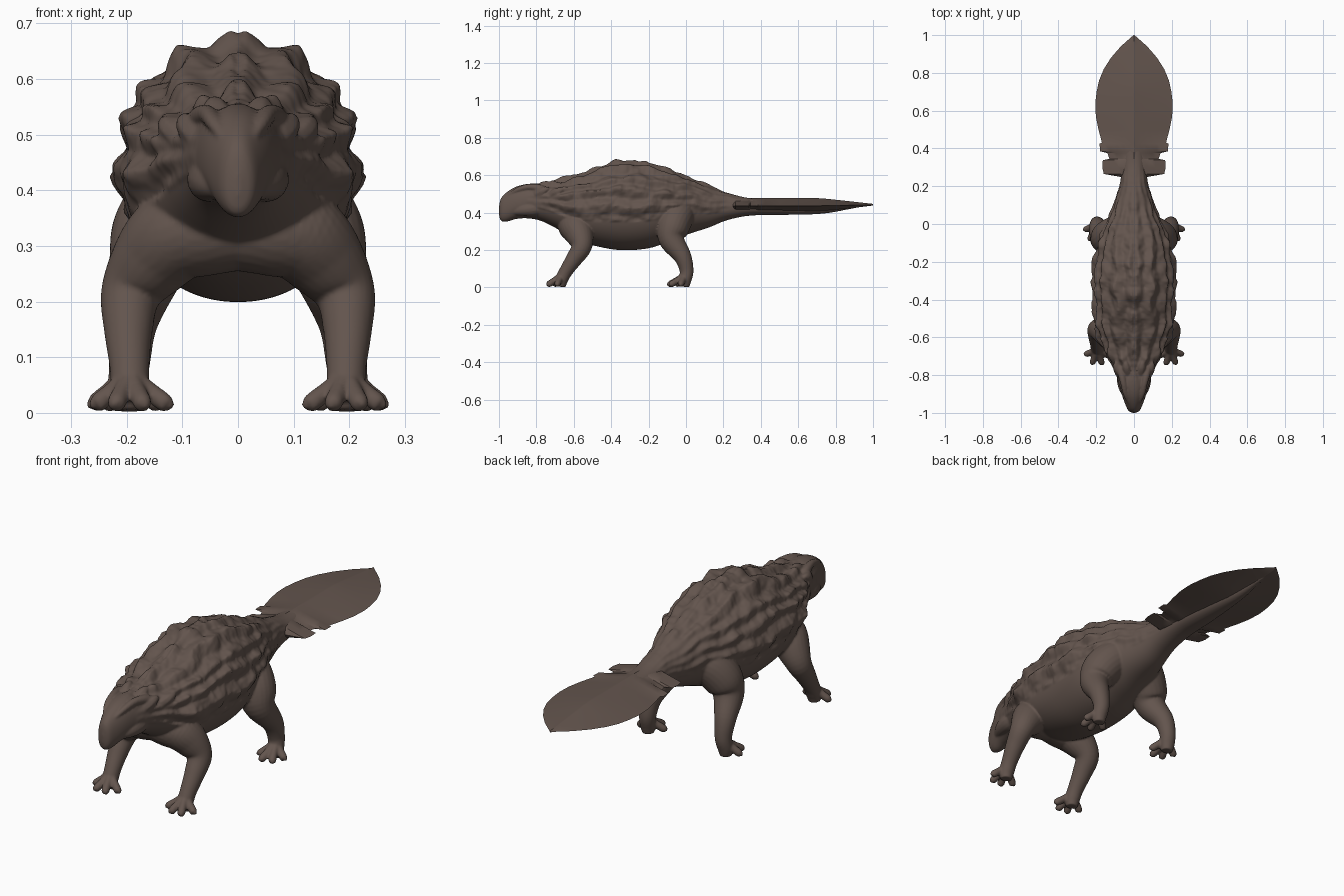
import bpy, bmesh, math
from mathutils import Vector, noise

cube = bpy.data.objects.get("Cube")
if cube:
    bpy.data.objects.remove(cube, do_unlink=True)

hide = bpy.data.materials.new("brown_hide")
hide.use_nodes = True
COLOUR = (0.125, 0.09, 0.075, 1)
hide.diffuse_color = COLOUR
hide.node_tree.nodes["Principled BSDF"].inputs["Base Color"].default_value = COLOUR


def spline(points, steps):
    """Catmull-Rom through tuples of any length."""
    pts = [points[0]] + list(points) + [points[-1]]
    out = []
    for i in range(1, len(pts) - 2):
        for s in range(steps):
            t = s / steps
            out.append([0.5 * (2 * b + (c - a) * t + (2 * a - 5 * b + 4 * c - d) * t ** 2
                               + (3 * b - a - 3 * c + d) * t ** 3)
                        for a, b, c, d in zip(*pts[i - 1:i + 3])])
    out.append(list(points[-1]))
    return out


def skin_rings(name, rings):
    """Bridge closed rings of points into a capped object."""
    bm = bmesh.new()
    loops = [[bm.verts.new(p) for p in ring] for ring in rings]
    n = len(loops[0])
    for a, b in zip(loops, loops[1:]):
        for i in range(n):
            j = (i + 1) % n
            bm.faces.new((a[i], a[j], b[j], b[i]))
    bm.faces.new(loops[0])
    bm.faces.new(loops[-1])
    bmesh.ops.recalc_face_normals(bm, faces=bm.faces)
    mesh = bpy.data.meshes.new(name)
    bm.to_mesh(mesh)
    bm.free()
    mesh.materials.append(hide)
    ob = bpy.data.objects.new(name, mesh)
    bpy.context.collection.objects.link(ob)
    return ob


def loft(name, stations, count, power=1.0, bump=None):
    """Sections along y: (y, top, bottom, half width)."""
    rings = []
    for y, top, bottom, w in stations:
        mid = bottom + 0.45 * (top - bottom)
        ring = []
        for k in range(count):
            a = 2 * math.pi * k / count
            c, s = math.cos(a), math.sin(a)
            x = w * math.copysign(abs(c) ** power, c)
            h = (top - mid) if s > 0 else (mid - bottom)
            z = mid + h * math.copysign(abs(s) ** power, s)
            if bump:
                d = bump(y, math.degrees(math.asin(s)), w, Vector((abs(x), y, z)))
                x, z = x + d * c, z + d * s
            ring.append((x, y, z))
        rings.append(ring)
    return skin_rings(name, rings)


def tube(name, points, count=20, steps=6, side=1):
    """Round limb through (x, y, z, radius), mirrored by side."""
    path = spline(points, steps)
    centres = [Vector((p[0] * side, p[1], p[2])) for p in path]
    rings = []
    for i, p in enumerate(path):
        d = (centres[min(i + 1, len(path) - 1)] - centres[max(i - 1, 0)]).normalized()
        ref = Vector((side, 0.6, 0)).cross(d)
        u = ref.normalized()
        v = d.cross(u)
        r = max(p[3], 0.001)
        rings.append([centres[i] + u * r * math.cos(math.tau * k / count)
                      + v * r * math.sin(math.tau * k / count) for k in range(count)])
    return skin_rings(name, rings)


# Armour: wavering rows of pointed scutes on the upper half, smooth below
ROWS = (6, 24, 42, 64, 86)


def armour(y, elevation, w, p):
    fade = min(1, max(0, (y + 0.86) / 0.15)) * min(1, max(0, (0.32 - y) / 0.38))
    if fade == 0 or elevation < -12:
        return 0
    waver = elevation + 8 * noise.noise(p * 8)
    height = 0
    for i, row in enumerate(ROWS):
        ridge = max(0, 1 - abs(waver - row) / 10)
        phase = (y / 0.135 + 0.37 * i + 0.45 * noise.noise(p * 6)) % 1
        scute = phase / 0.65 if phase < 0.65 else (1 - phase) / 0.35
        height = max(height, ridge * (0.4 + 0.6 * scute))
    rough = 0.014 * noise.noise(p * 16) + 0.006 * noise.noise(p * 45)
    size = 0.034 if elevation < 50 else 0.028
    return fade * (size * height * min(1, 0.35 + w / 0.3) + rough)


# Body from beak to tail core
body = [
    (-1.0, 0.43, 0.39, 0.006), (-0.99, 0.475, 0.358, 0.028), (-0.96, 0.508, 0.352, 0.044),
    (-0.91, 0.538, 0.366, 0.062), (-0.85, 0.553, 0.37, 0.078), (-0.78, 0.552, 0.358, 0.096),
    (-0.7, 0.562, 0.32, 0.13), (-0.6, 0.587, 0.262, 0.178), (-0.5, 0.615, 0.226, 0.198),
    (-0.35, 0.66, 0.2, 0.203), (-0.2, 0.65, 0.21, 0.198), (-0.08, 0.615, 0.25, 0.168),
    (0.02, 0.583, 0.288, 0.132), (0.12, 0.545, 0.32, 0.095), (0.22, 0.505, 0.36, 0.072),
    (0.34, 0.478, 0.384, 0.062), (0.5, 0.474, 0.388, 0.056), (0.72, 0.466, 0.394, 0.034),
    (0.88, 0.456, 0.42, 0.014), (0.95, 0.447, 0.434, 0.007)]
flesh = [loft("armoured_body", spline(body, 10), 120, 0.95, armour)]

FRONT_LEG = [(0.0, -0.6, 0.335, 0.08), (0.06, -0.6, 0.33, 0.084), (0.11, -0.59, 0.32, 0.084),
             (0.155, -0.567, 0.275, 0.074), (0.192, -0.56, 0.215, 0.055), (0.197, -0.6, 0.15, 0.044),
             (0.195, -0.643, 0.085, 0.036), (0.194, -0.665, 0.04, 0.034), (0.194, -0.67, 0.004, 0.026)]
HIND_LEG = [(0.05, -0.01, 0.42, 0.075), (0.1, -0.045, 0.38, 0.088), (0.142, -0.07, 0.32, 0.087),
            (0.166, -0.076, 0.255, 0.068), (0.19, -0.018, 0.165, 0.047),
            (0.195, 0.003, 0.09, 0.037), (0.2, -0.005, 0.04, 0.034), (0.2, -0.008, 0.004, 0.026)]
# Toe tips as (x, y), fanned around each ankle
FRONT_TOES = [(0.133, -0.698), (0.172, -0.732), (0.218, -0.73), (0.25, -0.688)]
HIND_TOES = [(0.148, -0.045), (0.185, -0.084), (0.23, -0.075), (0.254, -0.028)]

for side, label in ((1, "left"), (-1, "right")):
    for part, leg, toes in (("front", FRONT_LEG, FRONT_TOES), ("hind", HIND_LEG, HIND_TOES)):
        flesh.append(tube(f"{label}_{part}_leg", leg, 24, side=side))
        ax, ay = leg[-2][:2]
        for tx, ty in toes:
            mx, my = (ax + tx) / 2, (ay + ty) / 2
            ex, ey = tx + (tx - ax) * 0.15, ty + (ty - ay) * 0.15
            flesh.append(tube(f"{label}_{part}_toe",
                              [(ax, ay, 0.065, 0.02), (mx, my, 0.042, 0.017), (tx, ty, 0.019, 0.017),
                               (ex, ey, 0.013, 0.011), (ex, ey - 0.004, 0.01, 0.002)], 12, 4, side))
    # Brow ridge, cheek and neck lumps
    flesh.append(tube(f"{label}_brow", [(0.025, -0.95, 0.492, 0.008), (0.044, -0.9, 0.522, 0.014),
                                        (0.056, -0.84, 0.537, 0.017), (0.07, -0.78, 0.53, 0.02),
                                        (0.08, -0.74, 0.52, 0.01)], 12, side=side))
    flesh.append(tube(f"{label}_cheek", [(0.025, -0.94, 0.4, 0.012), (0.048, -0.87, 0.413, 0.032),
                                         (0.052, -0.81, 0.42, 0.04), (0.06, -0.74, 0.42, 0.02)],
                      14, side=side))
    for x, y, z in [(0.088, -0.765, 0.515), (0.04, -0.76, 0.545), (0.12, -0.69, 0.51)]:
        flesh.append(tube(f"{label}_neck_lump",
                          [(x * 0.8, y - 0.03, z - 0.02, 0.026), (x, y, z, 0.024),
                           (x * 1.1, y + 0.025, z + 0.012, 0.014),
                           (x * 1.15, y + 0.035, z + 0.016, 0.002)], 8, 4, side))

# Fuse the flesh into one skin and soften the joins
bpy.ops.object.select_all(action="DESELECT")
for ob in flesh:
    ob.select_set(True)
skin = flesh[0]
bpy.context.view_layer.objects.active = skin
bpy.ops.object.join()
fuse = skin.modifiers.new("fuse", "REMESH")
fuse.mode = "VOXEL"
fuse.voxel_size = 0.005
fuse.use_smooth_shade = True
soften = skin.modifiers.new("soften", "SMOOTH")
soften.factor = 0.5
soften.iterations = 3

# Leaf-shaped tail blade, keeled below, with stepped tabs at its root
outline = [(0.25, 0.075), (0.265, 0.16), (0.3, 0.168), (0.338, 0.165), (0.345, 0.13),
           (0.375, 0.14), (0.385, 0.18), (0.425, 0.182), (0.432, 0.17), (0.5, 0.188),
           (0.57, 0.202), (0.64, 0.205), (0.7, 0.198), (0.76, 0.185), (0.82, 0.16),
           (0.88, 0.122), (0.94, 0.07), (0.98, 0.025), (1.0, 0.002)]
blade = []
for y, w in outline:
    taper = min(1, (1.02 - y) / 0.3)
    blade.append((y, 0.445 + 0.033 * taper, 0.441 - 0.038 * taper, w))
tail_blade = loft("tail_blade", blade, 32, 2.1)
bpy.ops.object.select_all(action="DESELECT")
tail_blade.select_set(True)
bpy.context.view_layer.objects.active = tail_blade
bpy.ops.object.shade_smooth_by_angle(angle=math.radians(30))
